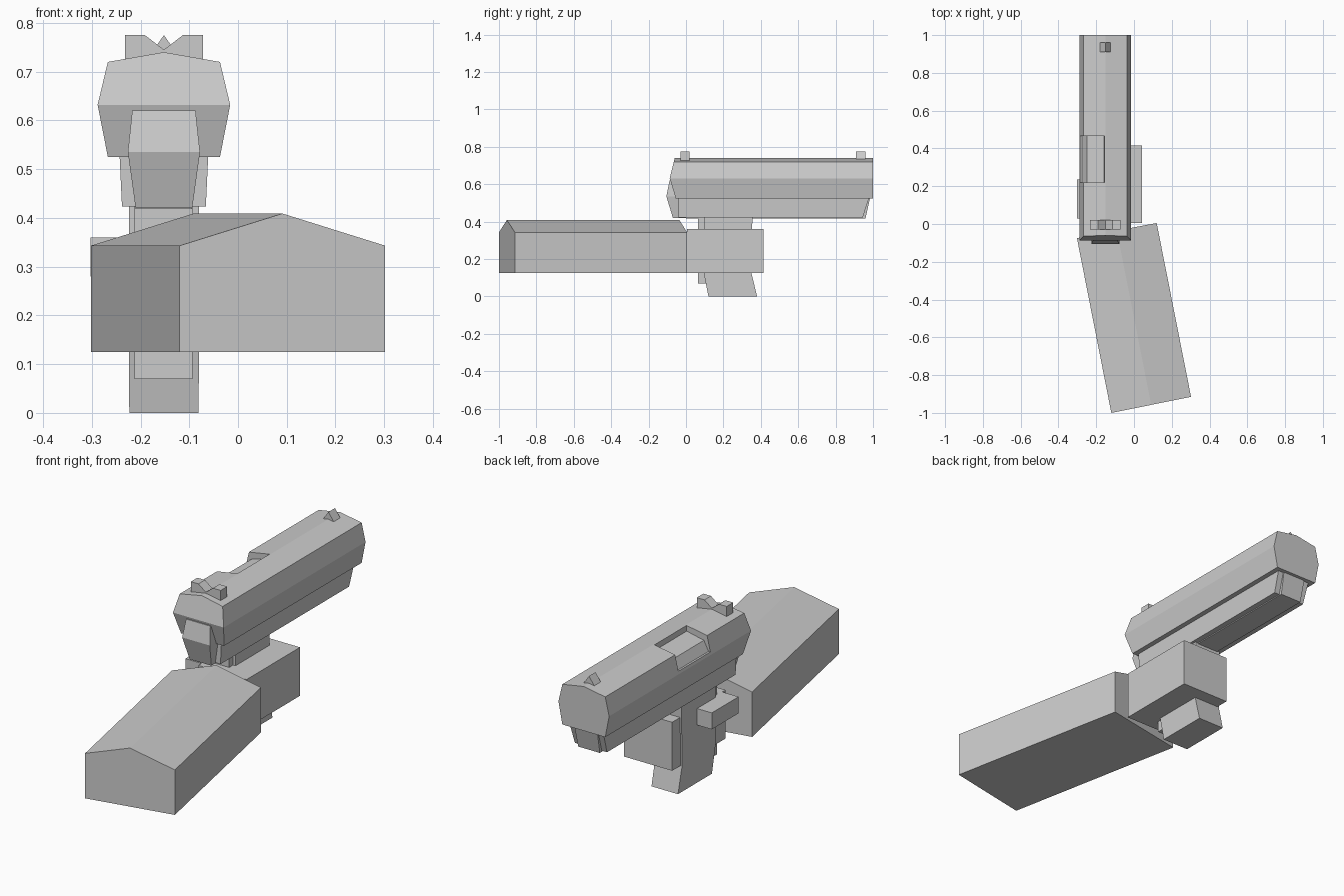
import bpy, bmesh
from mathutils import Vector

if "Cube" in bpy.data.objects:
    bpy.data.objects.remove(bpy.data.objects["Cube"])

CX = -0.152  # centre line of the pistol


def loft(name, rings, cap=True):
    """Skin a list of equal-length rings of points."""
    bm = bmesh.new()
    loops = [[bm.verts.new(p) for p in r] for r in rings]
    n = len(loops[0])
    for a, b in zip(loops, loops[1:]):
        for i in range(n):
            j = (i + 1) % n
            bm.faces.new((a[i], a[j], b[j], b[i]))
    if cap:
        bm.faces.new(loops[0])
        bm.faces.new(loops[-1])
    bmesh.ops.recalc_face_normals(bm, faces=bm.faces)
    me = bpy.data.meshes.new(name)
    bm.to_mesh(me)
    bm.free()
    ob = bpy.data.objects.new(name, me)
    bpy.context.collection.objects.link(ob)
    return ob


def prism(name, profile, y0, y1):
    """Extrude an xz profile along y."""
    return loft(name, [[(x, y, z) for x, z in profile] for y in (y0, y1)])


def box(name, x0, x1, y0, y1, z0, z1):
    return prism(name, [(x0, z0), (x1, z0), (x1, z1), (x0, z1)], y0, y1)


def stack(name, levels):
    """Stack of rectangles (z, half width, y0, y1) about the centre line."""
    return loft(name, [[(CX - w, a, z), (CX + w, a, z), (CX + w, b, z), (CX - w, b, z)]
                       for z, w, a, b in levels])


# Slide: seven-sided section with a rear end that bulges at mid height
half = [(0.115, 0.525, -0.055), (0.136, 0.632, -0.087), (0.115, 0.72, -0.065)]
section = [(CX + w, z, y) for w, z, y in half] + [(CX, 0.74, -0.06)]
section += [(CX - w, z, y) for w, z, y in reversed(half)]
slide = loft("slide", [[(x, y, z) for x, z, y in section],
                       [(x, 1.0, z) for x, z, y in section]], cap=False)
bm = bmesh.new()
bm.from_mesh(slide.data)
bm.verts.ensure_lookup_table()
v = bm.verts
for ids in ((0, 1, 5, 6), (1, 2, 3, 4, 5), range(7, 14)):
    bm.faces.new([v[i] for i in ids])
bmesh.ops.recalc_face_normals(bm, faces=bm.faces)
bm.to_mesh(slide.data)
bm.free()

# Ejection port cut into the left upper side
cutter = prism("port_cutter", [(-0.155, 0.78), (-0.158, 0.712), (-0.25, 0.692),
                               (-0.275, 0.645), (-0.33, 0.645), (-0.33, 0.78)], 0.22, 0.465)
cutter.hide_render = True
cutter.hide_viewport = True
cut = slide.modifiers.new("port", 'BOOLEAN')
cut.operation = 'DIFFERENCE'
cut.solver = 'EXACT'
cut.object = cutter

# Sights
prism("rear_sight", [(-0.232, 0.70), (-0.072, 0.70), (-0.072, 0.775), (-0.113, 0.775),
                     (CX, 0.745), (-0.191, 0.775), (-0.232, 0.775)], -0.03, 0.02)
prism("front_sight", [(-0.18, 0.735), (-0.124, 0.735), (CX, 0.775)], 0.91, 0.96)

# Frame under the slide, central rail and rear tang
stack("frame", [(0.53, 0.091, -0.04, 0.98), (0.423, 0.086, -0.04, 0.945)])
stack("frame_rail", [(0.53, 0.062, 0.0, 0.985), (0.418, 0.058, 0.0, 0.96)])
stack("rear_tang", [(0.62, 0.065, -0.088, 0.1), (0.535, 0.074, -0.105, 0.1),
                    (0.42, 0.058, -0.07, 0.1)])

# Grip with flared foot, and backstrap
stack("grip", [(0.44, 0.072, 0.095, 0.355), (0.125, 0.072, 0.095, 0.35),
               (0.0, 0.071, 0.12, 0.38)])
box("backstrap", -0.212, -0.093, 0.065, 0.30, 0.07, 0.44)

# Hand and thumb
box("hand", -0.216, 0.042, 0.005, 0.415, 0.125, 0.36)
box("thumb", -0.303, -0.15, 0.03, 0.235, 0.28, 0.36)

# Forearm: angled pentagonal prism
arm = []
for l, r in (((-0.302, -0.075), (0.12, 0.005)), ((-0.12, -1.0), (0.302, -0.915))):
    l, r = Vector(l), Vector(r)
    m = (l + r) / 2
    arm.append([(*l, 0.125), (*r, 0.125), (*r, 0.343), (*m, 0.409), (*l, 0.343)])
loft("forearm", arm)
